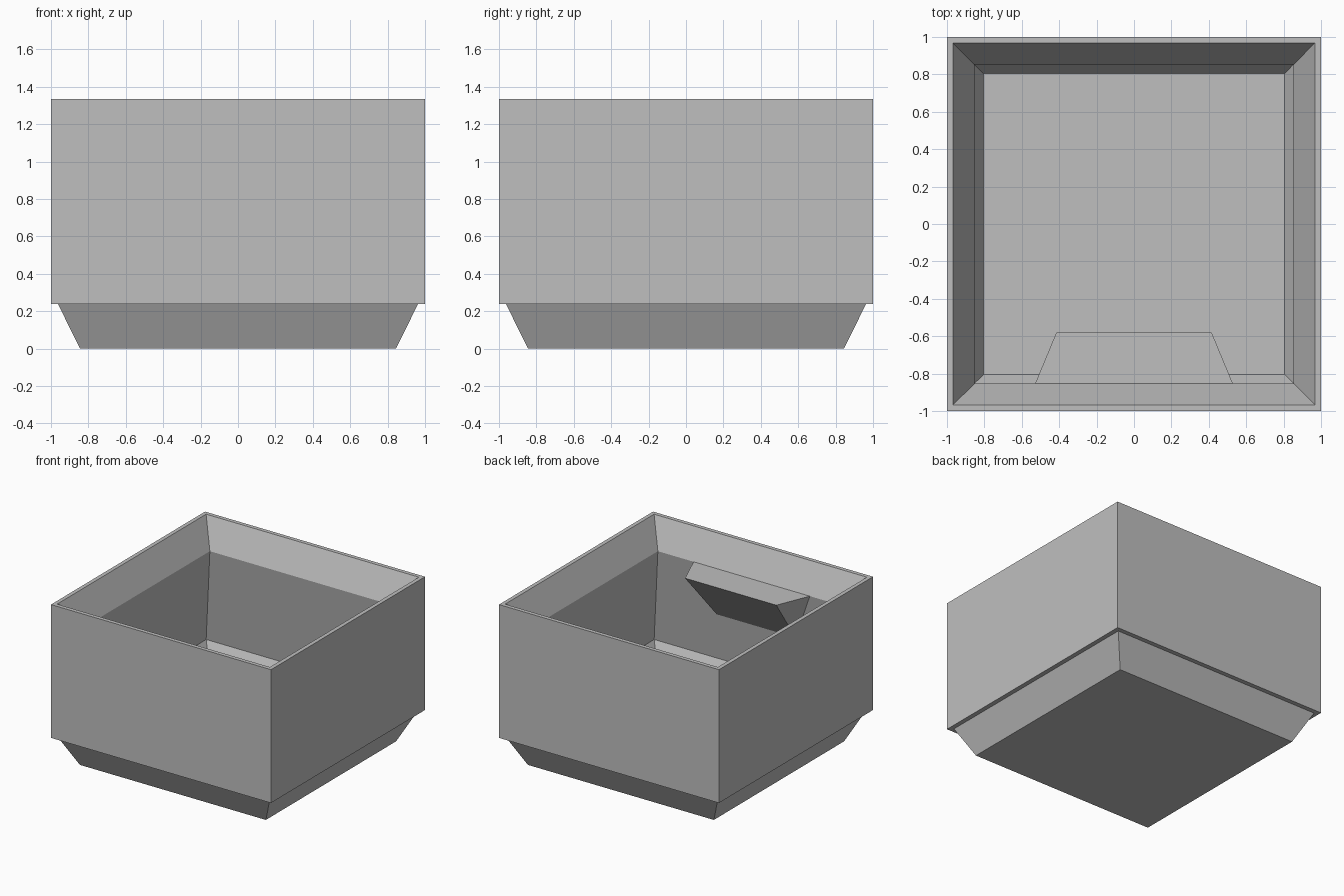
import bpy
import bmesh

cube = bpy.data.objects.get("Cube")
if cube:
    bpy.data.objects.remove(cube, do_unlink=True)

grey = bpy.data.materials.new("plain_grey")
grey.use_nodes = True
GREY = (0.52, 0.52, 0.52, 1)
grey.diffuse_color = GREY
grey.node_tree.nodes["Principled BSDF"].inputs["Base Color"].default_value = GREY


def finish(name, bm):
    bmesh.ops.recalc_face_normals(bm, faces=bm.faces)
    mesh = bpy.data.meshes.new(name)
    bm.to_mesh(mesh)
    bm.free()
    mesh.materials.append(grey)
    obj = bpy.data.objects.new(name, mesh)
    bpy.context.collection.objects.link(obj)
    return obj


def square_shell(name, profile):
    """Sweep a (half width, height) profile around a square, closing both ends."""
    bm = bmesh.new()
    rings = [[bm.verts.new((sx * r, sy * r, z))
              for sx, sy in ((-1, -1), (1, -1), (1, 1), (-1, 1))]
             for r, z in profile]
    for low, high in zip(rings, rings[1:]):
        for i in range(4):
            j = (i + 1) % 4
            bm.faces.new((low[i], low[j], high[j], high[i]))
    bm.faces.new(rings[0])
    bm.faces.new(rings[-1])
    return finish(name, bm)


# Bin: tapered foot, ledge, outer wall, rim, stacking lip, undercut wall, floor
square_shell("bin_body", [
    (0.845, 0.0), (0.963, 0.24), (1.0, 0.24), (1.0, 1.335),
    (0.967, 1.335), (0.853, 1.105), (0.965, 0.307), (0.805, 0.04),
])

# Label shelf: wedge under the front lip, tapering down to an edge on the wall
bm = bmesh.new()
left, right = ([bm.verts.new((s * x, y, z)) for x, y, z in (
    (0.53, -0.857, 1.105), (0.415, -0.58, 1.105), (0.357, -0.916, 0.69))]
    for s in (1, -1))
bm.faces.new(left)
bm.faces.new(right)
for i in range(3):
    j = (i + 1) % 3
    bm.faces.new((left[i], left[j], right[j], right[i]))
finish("label_shelf", bm)
